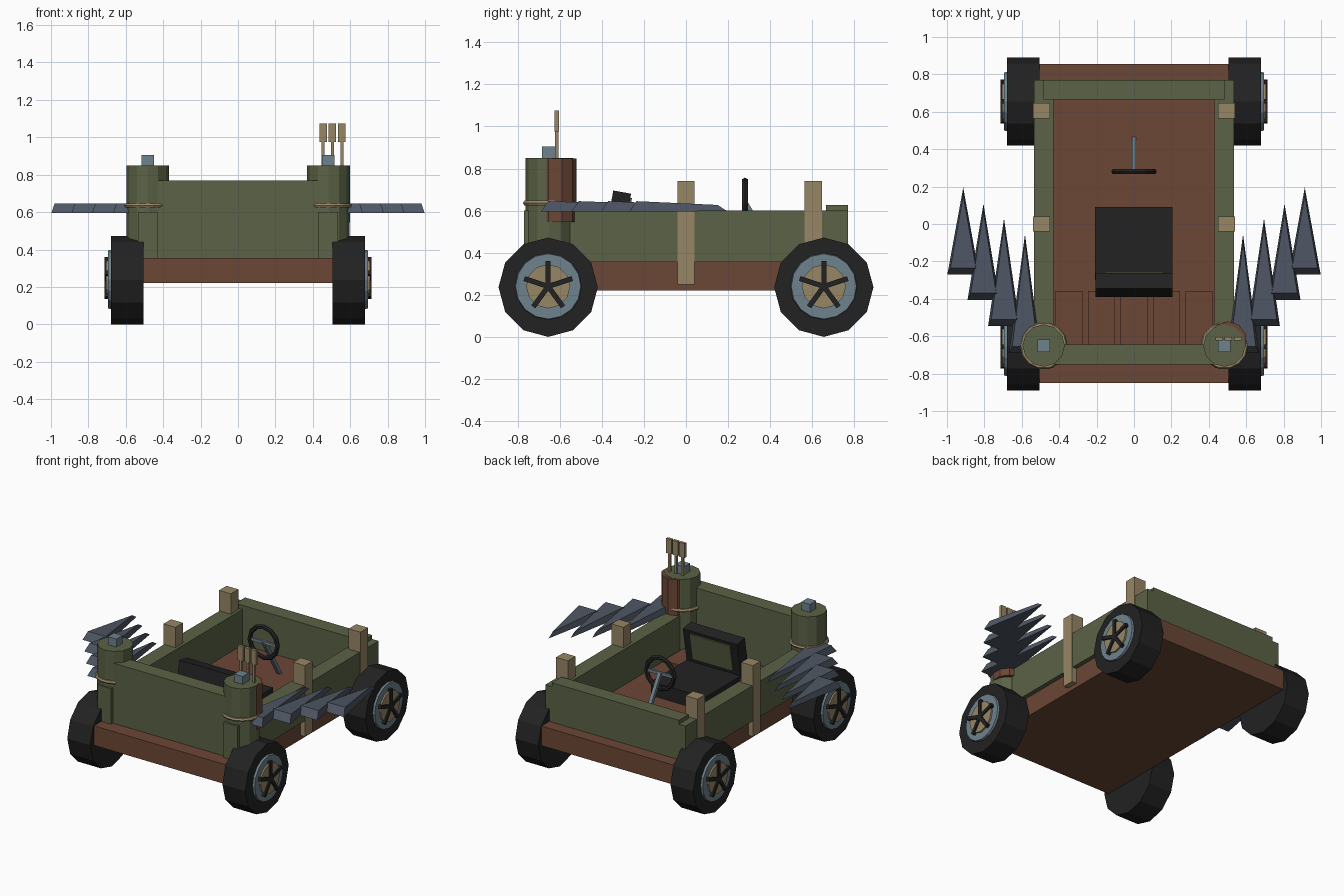
import bpy, bmesh, math
from mathutils import Matrix, Vector

if "Cube" in bpy.data.objects:
    bpy.data.objects.remove(bpy.data.objects["Cube"])


def mat(name, r, g, b):
    m = bpy.data.materials.new(name)
    lin = [((c / 255 + 0.055) / 1.055) ** 2.4 for c in (r, g, b)]
    m.diffuse_color = (*lin, 1)
    m.use_nodes = True
    m.node_tree.nodes["Principled BSDF"].inputs["Base Color"].default_value = m.diffuse_color
    return m


GREEN = mat("army green", 91, 98, 70)
BROWN = mat("wood brown", 108, 71, 54)
TAN = mat("pale wood", 151, 134, 101)
BLACK = mat("rubber black", 34, 34, 34)
STEEL = mat("blue steel", 110, 130, 140)
SLATE = mat("blade slate", 78, 86, 99)


def finish(name, bm, m):
    bmesh.ops.recalc_face_normals(bm, faces=bm.faces)
    me = bpy.data.meshes.new(name)
    bm.to_mesh(me)
    bm.free()
    me.materials.append(m)
    ob = bpy.data.objects.new(name, me)
    bpy.context.collection.objects.link(ob)
    return ob


def box(name, lo, hi, m, rot=None):
    lo, hi = Vector(lo), Vector(hi)
    bm = bmesh.new()
    bmesh.ops.create_cube(bm, size=1)
    T = Matrix.Translation((lo + hi) / 2)
    if rot:
        T = T @ rot
    bm.transform(T @ Matrix.Diagonal((*(hi - lo), 1)))
    return finish(name, bm, m)


def cyl(name, c, r, depth, n, m, axis='Z', r2=None, spin=0.0):
    bm = bmesh.new()
    bmesh.ops.create_cone(bm, cap_ends=True, segments=n, radius1=r,
                          radius2=r if r2 is None else r2, depth=depth)
    bm.transform(Matrix.Rotation(spin, 4, 'Z'))
    if axis == 'X':
        bm.transform(Matrix.Rotation(math.pi / 2, 4, 'Y'))
    elif axis == '-X':
        bm.transform(Matrix.Rotation(-math.pi / 2, 4, 'Y'))
    bm.transform(Matrix.Translation(c))
    return finish(name, bm, m)


def torus(name, c, R, r, n, k, m, rot=Matrix()):
    bm = bmesh.new()
    rings = []
    for i in range(n):
        a = 2 * math.pi * i / n
        rings.append([bm.verts.new(((R + r * math.cos(b)) * math.cos(a),
                                    (R + r * math.cos(b)) * math.sin(a), r * math.sin(b)))
                      for b in (2 * math.pi * j / k for j in range(k))])
    for i in range(n):
        for j in range(k):
            p, q = rings[i], rings[(i + 1) % n]
            bm.faces.new((p[j], q[j], q[(j + 1) % k], p[(j + 1) % k]))
    bm.transform(Matrix.Translation(c) @ rot)
    return finish(name, bm, m)


def blade(name, x, y0, y1):
    # flat triangular spike, smaller on top than underneath
    bm = bmesh.new()
    low = [bm.verts.new(p) for p in ((x - .085, y0, .595), (x + .085, y0, .595), (x, y1, .598))]
    top = [bm.verts.new(p) for p in ((x - .068, y0 + .035, .645), (x + .068, y0 + .035, .645),
                                     (x, y1 - .045, .627))]
    bm.faces.new(low)
    bm.faces.new(top)
    for i in range(3):
        j = (i + 1) % 3
        bm.faces.new((low[i], low[j], top[j], top[i]))
    finish(name, bm, SLATE)


# chassis and body walls
box("chassis", (-.505, -.85, .22), (.505, .855, .355), BROWN)
box("front_wall", (-.43, -.75, .355), (.43, -.645, .77), GREEN)
box("rear_wall", (-.43, .665, .355), (.43, .77, .60), GREEN)
box("rear_cap", (-.485, .665, .60), (.485, .77, .627), GREEN)
for i in range(5):
    x = (i - 2) * .174
    box("floor_plank", (x - .073, -.645, .35), (x + .073, -.357, .368), BROWN)

for s, side in ((-1, "left"), (1, "right")):
    def xs(a, b):
        return sorted((s * a, s * b))
    x0, x1 = xs(.43, .535)
    box(side + "_wall", (x0, -.77, .355), (x1, .77, .60), GREEN)

    # upright posts
    x0, x1 = xs(.45, .54)
    for y in (0, .605):
        box(side + "_post", (x0, y - .041, .25), (x1, y + .041, .74), TAN)

    # corner tower, rope ring and cap
    cyl(side + "_tower", (s * .483, -.65, .6025), .113, .495, 12, GREEN)
    torus(side + "_rope", (s * .483, -.65, .636), .115, .013, 14, 6, TAN)
    box(side + "_tower_cap", (s * .482 - .033, -.685, .84), (s * .482 + .033, -.617, .905), STEEL)

    # side blades
    for x, y0, y1 in ((.583, -.69, -.055), (.695, -.545, .03), (.805, -.405, .108), (.913, -.27, .195)):
        blade(side + "_blade", s * x, y0, y1)

    # wheels with hub and five spokes
    out = 'X' if s > 0 else '-X'
    for y in (-.655, .655):
        cyl(side + "_tire", (s * .5925, y, .236), .236, .175, 12, BLACK, out)
        cyl(side + "_rim", (s * .682, y, .24), .16, .024, 16, STEEL, out, .155)
        cyl(side + "_hub", (s * .69, y, .24), .105, .03, 12, TAN, out)
        for k in range(5):
            R = Matrix.Rotation(k * 2 * math.pi / 5, 4, 'X')
            c = Vector((s * .704, y, .24)) + R @ Vector((0, 0, .06))
            h = Vector((.011, .012, .06))
            box(side + "_spoke", c - h, c + h, BLACK, R)

# quiver with three paddles behind the right tower
cyl("quiver", (.502, -.622, .6965), .102, .303, 10, BROWN)
for x in (.455, .505, .555):
    box("paddle_shaft", (x - .008, -.622, .80), (x + .008, -.606, .98), TAN)
    box("paddle_head", (x - .02, -.624, .975), (x + .02, -.604, 1.075), TAN)

# seat
tilt = Matrix.Rotation(math.radians(-10), 4, 'X')
box("seat_cushion", (-.208, -.30, .35), (.206, .09, .45), BLACK)
c = Vector((0, -.325, .565))
h = Vector((.207, .043, .125))
box("seat_back", c - h, c + h, BLACK, tilt)
c2 = c + tilt @ Vector((0, .046, .01))
h2 = Vector((.155, .005, .095))
box("seat_back_pad", c2 - h2, c2 + h2, GREEN, tilt)

# steering wheel, crossbar and column
torus("steering_wheel", (0, .28, .635), .106, .016, 12, 6, BLACK, Matrix.Rotation(math.pi / 2, 4, 'X'))
box("steering_crossbar", (-.1, .273, .625), (.1, .287, .645), STEEL)
a, b = Vector((0, .28, .64)), Vector((0, .455, .35))
R = Vector((0, 0, 1)).rotation_difference(b - a).to_matrix().to_4x4()
h = Vector((.012, .012, (b - a).length / 2))
box("steering_column", (a + b) / 2 - h, (a + b) / 2 + h, STEEL, R)
